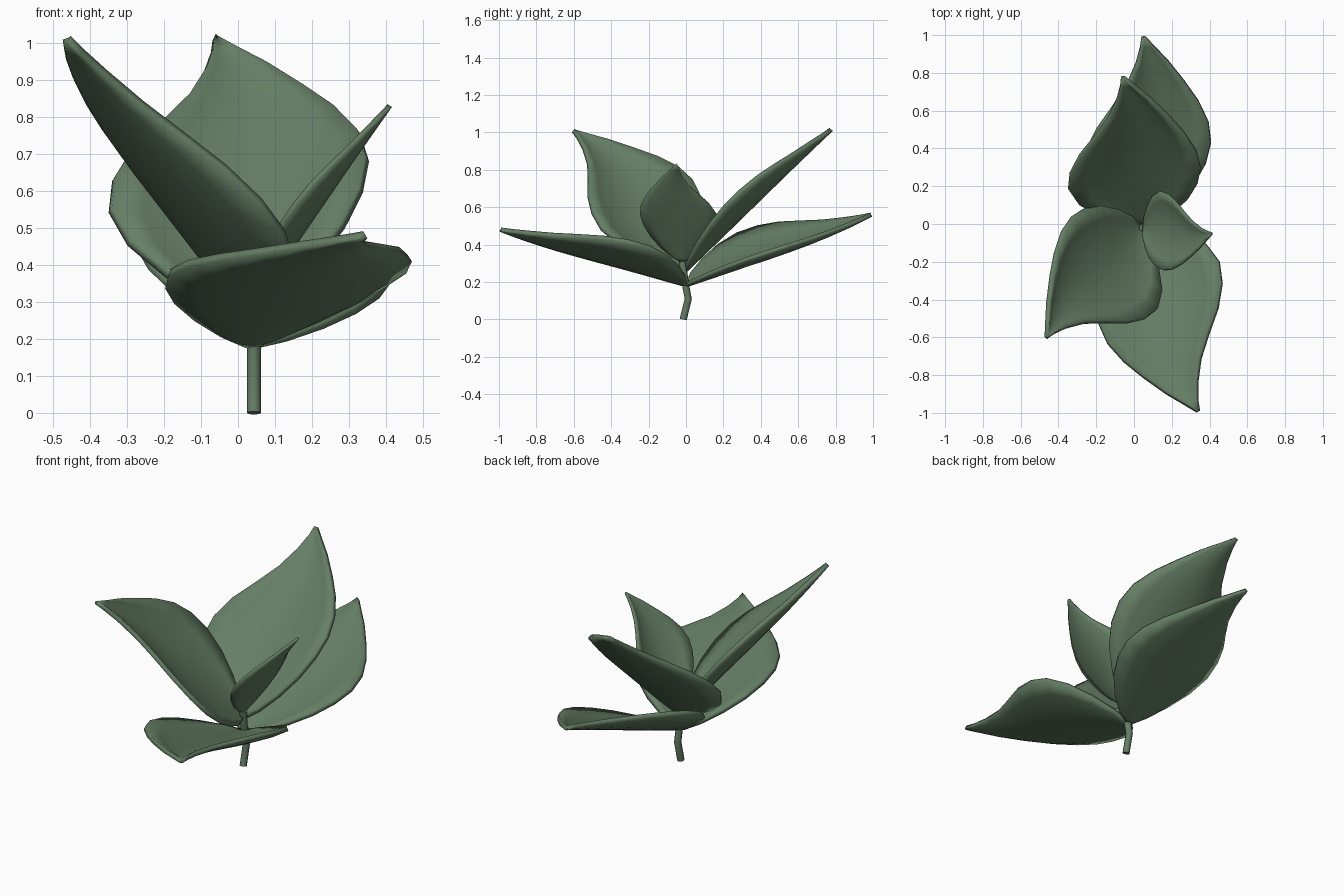
import bpy, bmesh
from mathutils import Vector

if "Cube" in bpy.data.objects:
    bpy.data.objects.remove(bpy.data.objects["Cube"])

# Shared leaf outline: (distance along, left edge, right edge), length 1
OUTLINE = [(0, .012, -.012), (.04, .095, -.085), (.12, .195, -.175), (.22, .28, -.255),
           (.33, .318, -.31), (.44, .30, -.335), (.55, .245, -.322), (.66, .16, -.272),
           (.76, .088, -.205), (.87, .036, -.122), (.95, .012, -.05), (1, .004, -.006)]
COLS = 8

mat = bpy.data.materials.new("leaf_green")
mat.diffuse_color = (.13, .21, .13, 1)
mat.use_nodes = True
mat.node_tree.nodes["Principled BSDF"].inputs["Base Color"].default_value = mat.diffuse_color


def finish(ob):
    ob.data.materials.append(mat)
    bpy.ops.object.select_all(action='DESELECT')
    bpy.context.view_layer.objects.active = ob
    ob.select_set(True)
    bpy.ops.object.shade_smooth_by_angle(angle=.8)


def leaf(name, base, tip, left):
    """Cupped leaf from base to tip; left is its sideways direction."""
    base, axis, left = Vector(base), Vector(tip) - Vector(base), Vector(left)
    size = axis.length
    axis.normalize()
    left = (left - axis * left.dot(axis)).normalized()
    up = axis.cross(left)
    bm = bmesh.new()
    rows = []
    for u, l, r in OUTLINE:
        mid, w = (l + r) / 2, (l - r) / 2
        row = []
        for i in range(COLS + 1):
            t = 1 - 2 * i / COLS
            cup = .26 * w * t * t
            row.append(bm.verts.new(base + size * (axis * u + left * (mid + w * t) + up * cup)))
        rows.append(row)
    for a, b in zip(rows, rows[1:]):
        for i in range(COLS):
            bm.faces.new((a[i], a[i + 1], b[i + 1], b[i]))
    bmesh.ops.recalc_face_normals(bm, faces=bm.faces)
    me = bpy.data.meshes.new(name)
    bm.to_mesh(me)
    bm.free()
    ob = bpy.data.objects.new(name, me)
    bpy.context.collection.objects.link(ob)
    sol = ob.modifiers.new("thickness", 'SOLIDIFY')
    sol.thickness, sol.offset = .022 * size, 0
    finish(ob)


# Leaves, from the lowest pair to the small top one
leaf("back_lower_leaf", (.035, 0, .185), (.05, .99, .56), (-.67, -.1, .12))
leaf("front_lower_leaf", (.035, 0, .185), (.34, -.99, .48), (.66, .06, .08))
leaf("back_upper_leaf", (.03, 0, .265), (-.06, .775, 1.015), (-1, 0, -.04))
leaf("front_upper_leaf", (.035, -.01, .265), (-.46, -.6, 1.01), (.41, -.53, -.2))
leaf("small_top_leaf", (.05, -.02, .31), (.41, -.05, .83), (-.02, .39, -.05))

# Kinked stem
cu = bpy.data.curves.new("stem", 'CURVE')
cu.dimensions = '3D'
cu.bevel_depth, cu.bevel_resolution, cu.use_fill_caps = .019, 2, True
path = [(.043, -.015, 0), (.043, .012, .11), (.043, -.005, .2), (.045, -.02, .31)]
sp = cu.splines.new('POLY')
sp.points.add(len(path) - 1)
for p, co in zip(sp.points, path):
    p.co = (*co, 1)
tmp = bpy.data.objects.new("stem_path", cu)
bpy.context.collection.objects.link(tmp)
bpy.context.view_layer.update()
me = bpy.data.meshes.new_from_object(tmp.evaluated_get(bpy.context.evaluated_depsgraph_get()))
bpy.data.objects.remove(tmp)
stem = bpy.data.objects.new("stem", me)
bpy.context.collection.objects.link(stem)
finish(stem)
